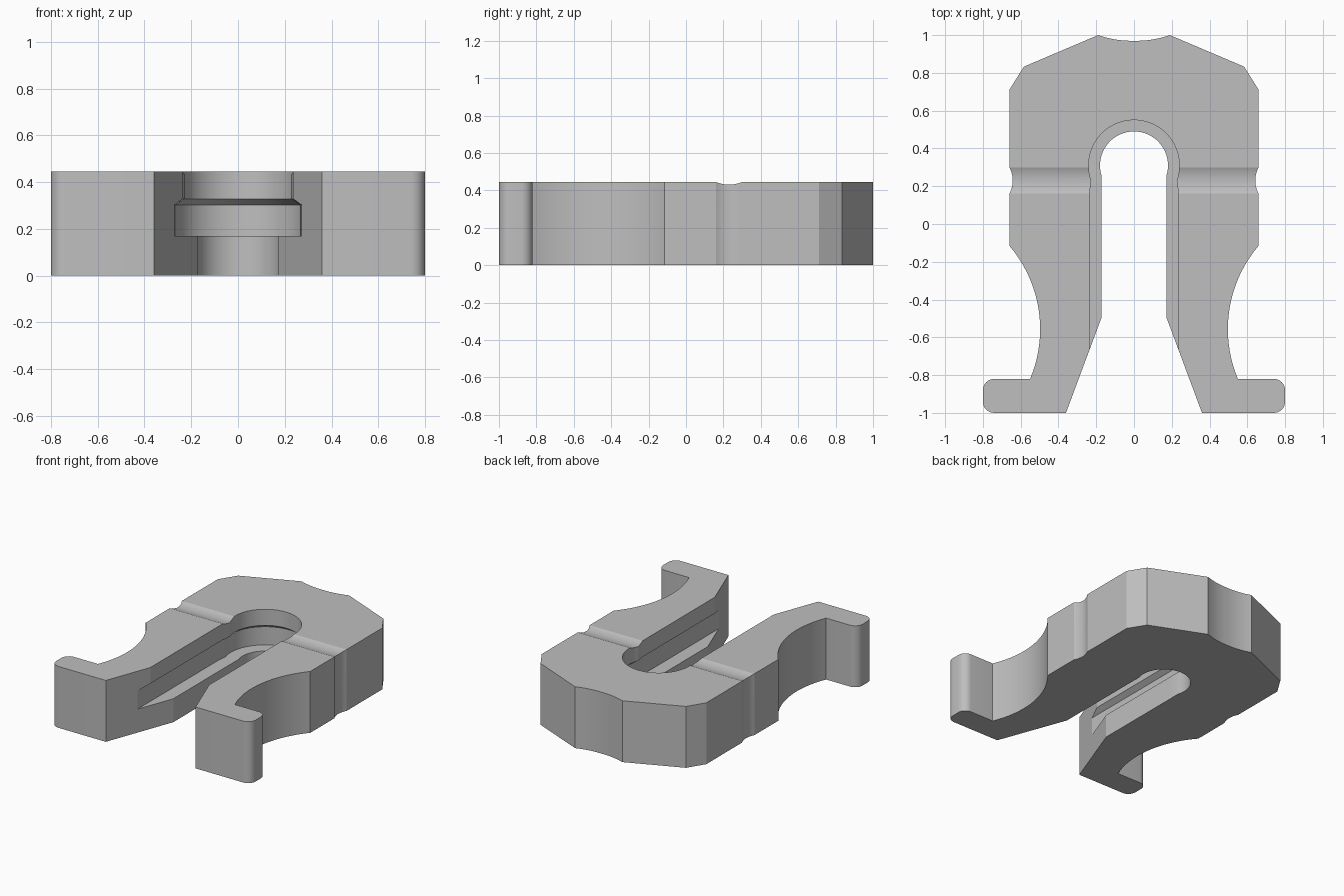
import bpy, bmesh, math
from mathutils import Vector

cube = bpy.data.objects.get("Cube")
if cube:
    bpy.data.objects.remove(cube)

HEIGHT = 0.445

grey = bpy.data.materials.new("plain grey")
grey.use_nodes = True
GREY = (0.52, 0.52, 0.52, 1)
grey.diffuse_color = GREY
grey.node_tree.nodes["Principled BSDF"].inputs["Base Color"].default_value = GREY


def arc(start, mid, end, steps):
    """Points on the circle through three points."""
    (ax, ay), (bx, by), (cx, cy) = start, mid, end
    d = 2 * (ax * (by - cy) + bx * (cy - ay) + cx * (ay - by))
    a2, b2, c2 = ax * ax + ay * ay, bx * bx + by * by, cx * cx + cy * cy
    centre = Vector(((a2 * (by - cy) + b2 * (cy - ay) + c2 * (ay - by)) / d,
                     (a2 * (cx - bx) + b2 * (ax - cx) + c2 * (bx - ax)) / d))
    v0, v1 = Vector(start) - centre, Vector(end) - centre
    sweep = math.atan2(v0.x * v1.y - v0.y * v1.x, v0.dot(v1))
    a0 = math.atan2(v0.y, v0.x)
    return [(centre.x + v0.length * math.cos(a0 + sweep * i / steps),
             centre.y + v0.length * math.sin(a0 + sweep * i / steps))
            for i in range(steps + 1)]


def round_corner(cx, cy, r, a0, steps=8):
    return [(cx + r * math.cos(math.radians(a0 + 90 * i / steps)),
             cy + r * math.sin(math.radians(a0 + 90 * i / steps)))
            for i in range(steps + 1)]


def loft(name, levels):
    """Closed solid through (height, outline) levels."""
    bm = bmesh.new()
    rings = [[bm.verts.new((x, y, z)) for x, y in pts] for z, pts in levels]
    for low, high in zip(rings, rings[1:]):
        for i in range(len(low)):
            j = (i + 1) % len(low)
            bm.faces.new((low[i], low[j], high[j], high[i]))
    bm.faces.new(rings[0][::-1])
    bm.faces.new(rings[-1])
    bmesh.ops.recalc_face_normals(bm, faces=bm.faces)
    mesh = bpy.data.meshes.new(name)
    bm.to_mesh(mesh)
    bm.free()
    obj = bpy.data.objects.new(name, mesh)
    bpy.context.collection.objects.link(obj)
    mesh.materials.append(grey)
    return obj


# Clip body: half outline from front tip to back, then mirrored
half = [(0.36, -1)]
half += round_corner(0.74, -0.94, 0.06, -90)
half += round_corner(0.74, -0.88, 0.06, 0)
half += arc((0.55, -0.82), (0.497, -0.56), (0.66, -0.115), 24)
half += arc((0.66, 0.16), (0.642, 0.23), (0.66, 0.30), 10)
half += [(0.66, 0.71), (0.583, 0.833)]
half += arc((0.19, 1), (0.1, 0.977), (0, 0.97), 8)
outline = half + [(-x, y) for x, y in half[-2::-1]]
body = loft("clip_body", [(0, outline), (HEIGHT, outline)])


# Stepped slot with a round end
def keyhole(radius, neck, side, steps=48):
    a = math.acos(neck / radius)
    pts = [(side, -1.3), (side, 0.16)]
    for i in range(steps + 1):
        t = -a + (math.pi + 2 * a) * i / steps
        pts.append((radius * math.cos(t), 0.31 + radius * math.sin(t)))
    return pts + [(-side, 0.16), (-side, -1.3)]


lower = keyhole(0.18, 0.171, 0.172)
middle = keyhole(0.276, 0.266, 0.272)
upper = keyhole(0.24, 0.226, 0.236)
slot = loft("slot_cutter", [(-0.1, lower), (0.17, lower), (0.17, middle),
                            (0.302, middle), (0.328, upper), (0.6, upper)])

# Flared mouth between the legs
slope = 0.19 / 0.51
mouth = [(s * (0.17 + slope * (-0.49 - y)), y)
         for s, y in ((-1, -1.2), (1, -1.2), (1, -0.49), (-1, -0.49))]
flare = loft("mouth_cutter", [(-0.1, mouth), (0.6, mouth)])

# Shallow groove across the top
bpy.ops.mesh.primitive_cylinder_add(vertices=128, radius=0.18, depth=2,
                                    location=(0, 0.23, HEIGHT + 0.166),
                                    rotation=(0, math.pi / 2, 0))
groove = bpy.context.object
groove.name = "groove_cutter"
groove.data.materials.append(grey)

for cutter in (slot, flare, groove):
    mod = body.modifiers.new(cutter.name, "BOOLEAN")
    mod.operation = "DIFFERENCE"
    mod.solver = "EXACT"
    mod.object = cutter

# Bake the cuts and drop the cutters
bpy.context.view_layer.update()
final = bpy.data.meshes.new_from_object(
    body.evaluated_get(bpy.context.evaluated_depsgraph_get()))
body.modifiers.clear()
body.data = final
for cutter in (slot, flare, groove):
    bpy.data.objects.remove(cutter)

bpy.ops.object.select_all(action="DESELECT")
body.select_set(True)
bpy.context.view_layer.objects.active = body
bpy.ops.object.shade_smooth_by_angle(angle=math.radians(20))
